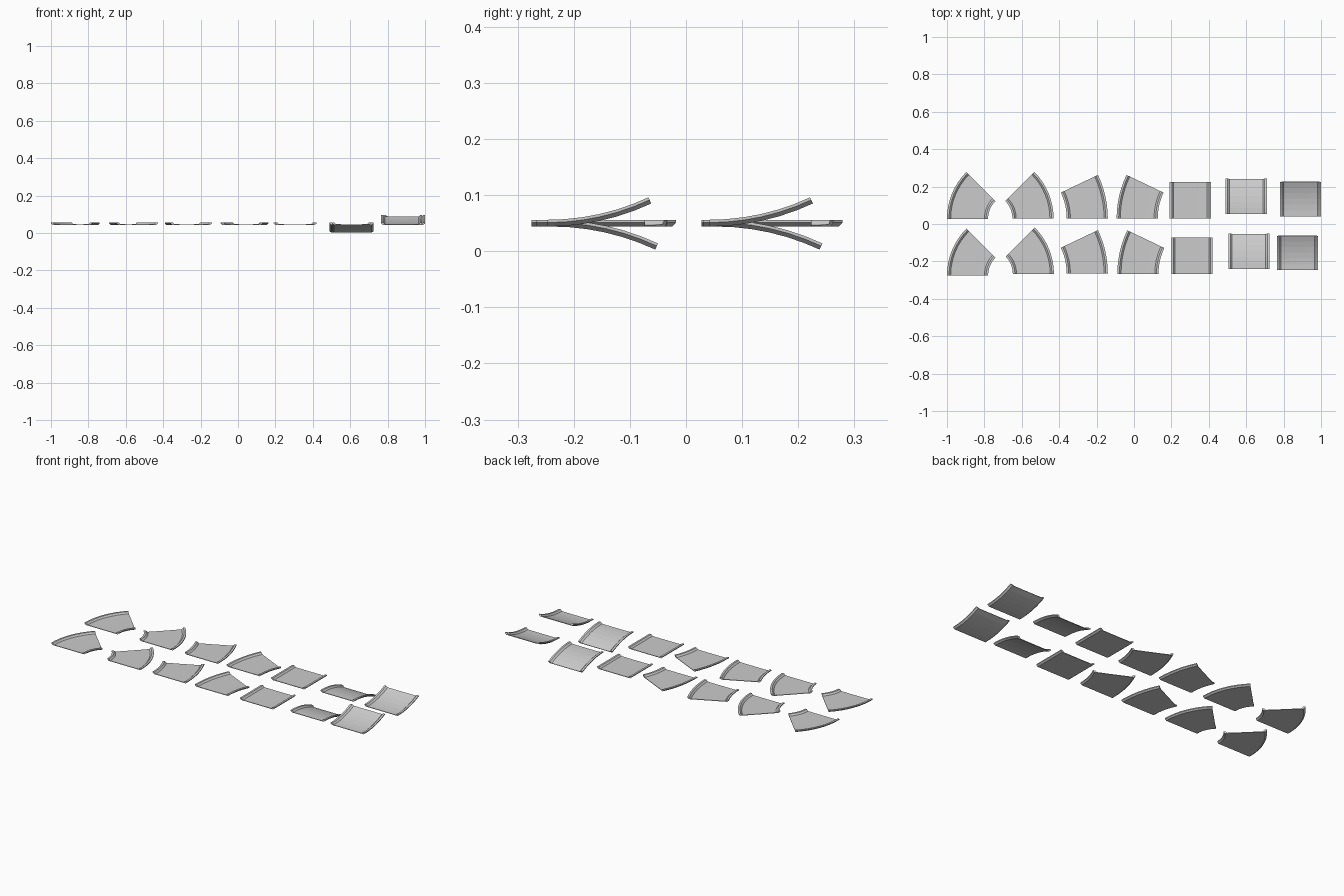
import bpy, bmesh
from math import sin, cos, radians
from mathutils import Vector

if "Cube" in bpy.data.objects:
    bpy.data.objects.remove(bpy.data.objects["Cube"])

BASE = 0.044   # underside height of the flat pieces
HALF = 0.11    # half of the road width

# Half cross-section (offset from centre, height): road, raised lip, undercut, underside
half = [(0.05, 0.003), (0.09, 0.0035), (0.099, 0.012), (HALF, 0.012),
        (HALF, 0.007), (0.101, 0.0)]
PROFILE = half + [(-x, z) for x, z in reversed(half)]


def sweep(name, place, steps):
    """Sweep the road profile; place(t, x, z) gives the world position."""
    bm = bmesh.new()
    rings = [[bm.verts.new(place(i / steps, x, z)) for x, z in PROFILE]
             for i in range(steps + 1)]
    n = len(PROFILE)
    for a, b in zip(rings, rings[1:]):
        for j in range(n):
            k = (j + 1) % n
            bm.faces.new((a[j], a[k], b[k], b[j]))
    bm.faces.new(rings[0])
    bm.faces.new(rings[-1][::-1])
    bmesh.ops.recalc_face_normals(bm, faces=bm.faces)
    mesh = bpy.data.meshes.new(name)
    bm.to_mesh(mesh)
    bm.free()
    bpy.context.collection.objects.link(bpy.data.objects.new(name, mesh))


def straight(name, x0, y0, length):
    sweep(name, lambda t, x, z: Vector((x0 + x, y0 + t * length, BASE + z)), 1)


def curve(name, x0, y0, outer, angle, side, steps):
    """side=1 bends right, side=-1 bends left."""
    mid = outer - HALF
    def place(t, x, z):
        a = radians(angle) * t
        r = mid - side * x
        return Vector((x0 + side * (mid - r * cos(a)), y0 + r * sin(a), BASE + z))
    sweep(name, place, steps)


def slope(name, x0, y0, up):
    """Road bending upward (up=1) or downward (up=-1)."""
    r, total = 0.438, radians(25)
    def place(t, x, z):
        a = total * t
        return Vector((x0 + x, y0 + r * sin(a) - up * z * sin(a),
                       BASE + up * r * (1 - cos(a)) + z * cos(a)))
    sweep(name, place, 6)


# Two rows of seven road pieces: (x, y) of each piece's starting edge centre
rows = {
    "back": [(-0.89, 0.028), (-0.54, 0.03), (-0.25, 0.03), (0.017, 0.03),
             (0.301, 0.03), (0.60, 0.053), (0.89, 0.041)],
    "front": [(-0.89, -0.275), (-0.538, -0.267), (-0.25, -0.265), (0.021, -0.266),
              (0.31, -0.267), (0.614, -0.24), (0.875, -0.247)],
}
for row, p in rows.items():
    curve(row + "_sharp_right_road", *p[0], 0.354, 45, 1, 8)
    curve(row + "_sharp_left_road", *p[1], 0.352, 45, -1, 8)
    curve(row + "_gentle_left_road", *p[2], 0.54, 25.5, -1, 6)
    curve(row + "_gentle_right_road", *p[3], 0.54, 25.5, 1, 6)
    straight(row + "_straight_road", *p[4], 0.194)
    slope(row + "_down_slope_road", *p[5], -1)
    slope(row + "_up_slope_road", *p[6], 1)
